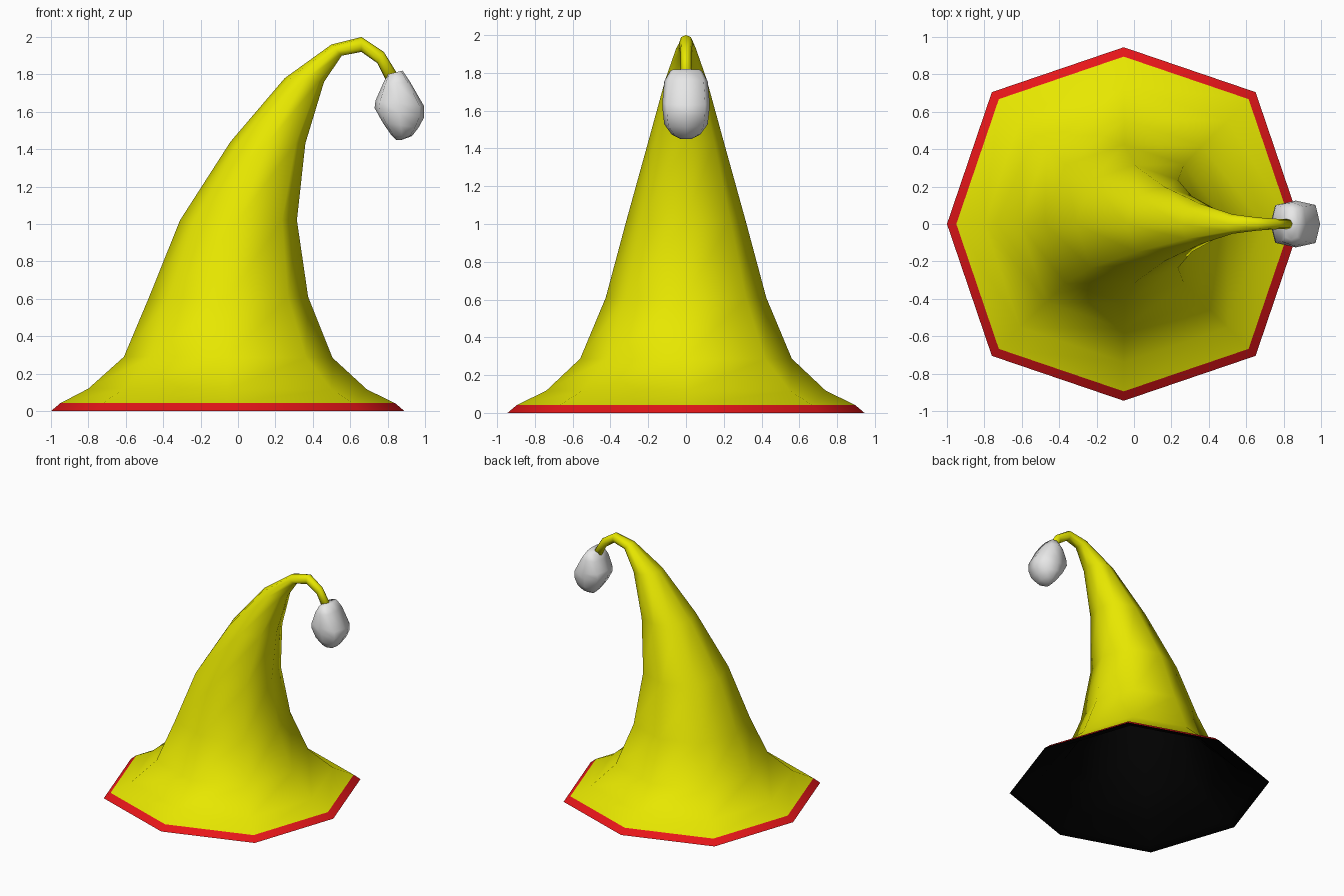
import bpy, bmesh, math

cube = bpy.data.objects.get("Cube")
if cube:
    bpy.data.objects.remove(cube, do_unlink=True)


def material(name, rgb):
    m = bpy.data.materials.new(name)
    m.use_nodes = True
    m.diffuse_color = (*rgb, 1)
    bsdf = m.node_tree.nodes["Principled BSDF"]
    bsdf.inputs["Base Color"].default_value = (*rgb, 1)
    bsdf.inputs["Roughness"].default_value = 0.8
    return m


yellow = material("yellow felt", (0.8, 0.8, 0.0))
red = material("red trim", (0.8, 0.008, 0.01))
black = material("black lining", (0.0005, 0.0005, 0.0005))
white = material("white wool", (0.8, 0.8, 0.8))


def loft(name, rings, diagonal, materials, pick):
    """Skin eight-sided rings, each (left x, left z, right x, right z, half depth)."""
    bm = bmesh.new()
    loops = []
    for xl, zl, xr, zr, depth in rings:
        loop = []
        for i in range(8):
            a = i * math.pi / 4
            k = diagonal if i % 2 else 1
            c, s = math.cos(a) * k / 2, math.sin(a) * k
            loop.append(bm.verts.new(((xl + xr) / 2 + (xr - xl) * c, depth * s,
                                      (zl + zr) / 2 + (zr - zl) * c)))
        loops.append(loop)
    for j, (lo, hi) in enumerate(zip(loops, loops[1:])):
        for i in range(8):
            n = (i + 1) % 8
            bm.faces.new((lo[i], lo[n], hi[n], hi[i])).material_index = pick(j)
    bm.faces.new(loops[0][::-1]).material_index = pick(0)
    bm.faces.new(loops[-1]).material_index = pick(len(rings) - 1)
    bmesh.ops.recalc_face_normals(bm, faces=bm.faces)
    # Smooth everywhere except where two colours meet
    for f in bm.faces:
        f.smooth = True
    for e in bm.edges:
        e.smooth = len({f.material_index for f in e.link_faces}) == 1
    mesh = bpy.data.meshes.new(name)
    bm.to_mesh(mesh)
    bm.free()
    for m in materials:
        mesh.materials.append(m)
    obj = bpy.data.objects.new(name, mesh)
    bpy.context.collection.objects.link(obj)
    return obj


# Hat: red rim, flared brim, bent cone and drooping tail
outer = [
    (-1.0, 0, 0.89, 0, 0.945),
    (-0.95, 0.042, 0.84, 0.042, 0.895),
    (-0.80, 0.12, 0.69, 0.115, 0.74),
    (-0.61, 0.29, 0.505, 0.285, 0.56),
    (-0.475, 0.61, 0.375, 0.61, 0.425),
    (-0.31, 1.02, 0.315, 1.02, 0.315),
    (-0.04, 1.44, 0.36, 1.43, 0.2),
    (0.25, 1.78, 0.46, 1.76, 0.108),
    (0.50, 1.96, 0.555, 1.90, 0.052),
    (0.66, 2.0, 0.66, 1.92, 0.035),
    (0.78, 1.92, 0.745, 1.86, 0.028),
    (0.86, 1.79, 0.80, 1.75, 0.028),
]
# Hollow inside: a thin black lining following the cone up to the bend
wall = 0.012
lining = [(xl + wall, max(zl - wall, 0), xr - wall, max(zr - wall, 0), d - wall)
          for xl, zl, xr, zr, d in outer[:8]]
rim = len(lining)
loft("hat", lining[::-1] + outer, 1.055, [yellow, red, black],
     lambda j: 2 if j < rim else 1 if j == rim else 0)

# Pompom: chunky tilted bobble at the tip
pompom_rings = [
    (0.80, 1.80, 0.88, 1.82, 0.085),
    (0.775, 1.75, 0.92, 1.76, 0.115),
    (0.735, 1.66, 0.995, 1.63, 0.125),
    (0.73, 1.62, 0.995, 1.57, 0.123),
    (0.775, 1.54, 0.965, 1.515, 0.115),
    (0.82, 1.475, 0.93, 1.47, 0.075),
    (0.845, 1.45, 0.875, 1.45, 0.03),
]
loft("pompom", pompom_rings, 1.15, [white], lambda j: 0)
